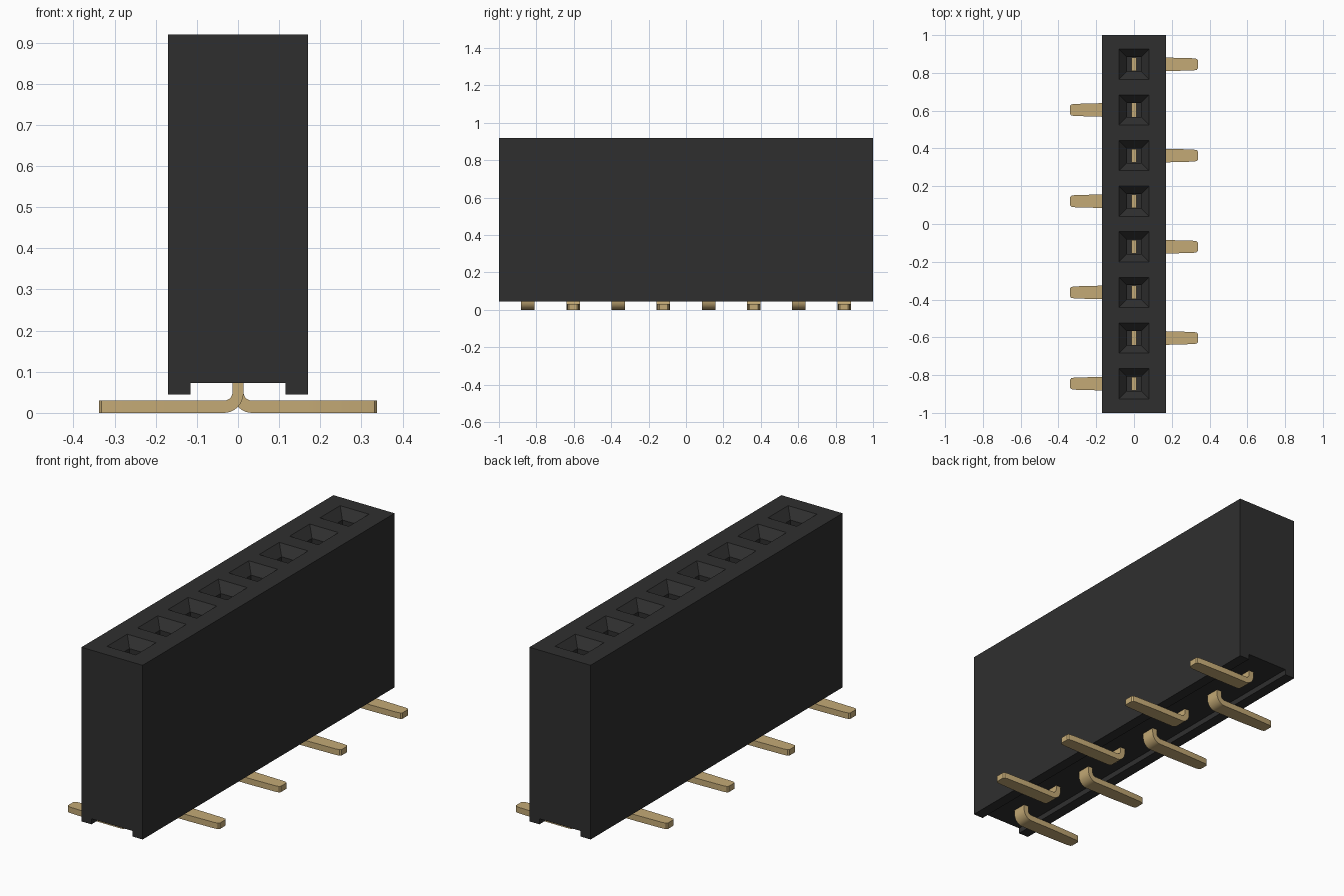
import bpy, bmesh, math

if "Cube" in bpy.data.objects:
    bpy.data.objects.remove(bpy.data.objects["Cube"], do_unlink=True)


def material(name, rgb, rough):
    m = bpy.data.materials.new(name)
    m.use_nodes = True
    m.diffuse_color = (*rgb, 1)
    shader = m.node_tree.nodes["Principled BSDF"]
    shader.inputs["Base Color"].default_value = (*rgb, 1)
    shader.inputs["Roughness"].default_value = rough
    return m


def finish(name, bm, mat):
    bmesh.ops.remove_doubles(bm, verts=bm.verts, dist=1e-5)
    bmesh.ops.recalc_face_normals(bm, faces=bm.faces)
    mesh = bpy.data.meshes.new(name)
    bm.to_mesh(mesh)
    bm.free()
    mesh.materials.append(mat)
    ob = bpy.data.objects.new(name, mesh)
    bpy.context.collection.objects.link(ob)
    return ob


def bridge(bm, a, b, closed=True):
    n = len(a)
    for i in range(n if closed else n - 1):
        j = (i + 1) % n
        bm.faces.new((a[i], a[j], b[j], b[i]))


black = material("black plastic", (0.028, 0.028, 0.028), 0.6)
gold = material("gold metal", (0.55, 0.40, 0.18), 0.45)

COUNT, PITCH = 8, 0.2415
HALF_X, TOP, BASE = 0.17, 0.92, 0.045
FLOOR = 0.35
centres = [(i - (COUNT - 1) / 2) * PITCH for i in range(COUNT)]
seams = [-1] + [y + PITCH / 2 for y in centres[:-1]] + [1]

# Housing: channelled section swept along y, one socket per cell
bm = bmesh.new()
half = [(HALF_X, TOP), (HALF_X, BASE), (0.115, BASE), (0.115, 0.073)]
section = half + [(-x, z) for x, z in reversed(half)]


def section_ring(y):
    return [bm.verts.new((x, y, z)) for x, z in section]


def rectangle(hx, y0, y1, z):
    corners = ((-hx, y0), (hx, y0), (hx, y1), (-hx, y1))
    return [bm.verts.new((x, y, z)) for x, y in corners]


for y, y0, y1 in zip(centres, seams, seams[1:]):
    bridge(bm, section_ring(y0), section_ring(y1), closed=False)
    loops = [rectangle(HALF_X, y0, y1, TOP)]
    for h, z in ((0.08, TOP), (0.038, TOP - 0.045), (0.038, FLOOR)):
        loops.append(rectangle(h, y - h, y + h, z))
    for a, b in zip(loops, loops[1:]):
        bridge(bm, a, b)
    bm.faces.new(loops[-1])
for y in (-1, 1):
    bm.faces.new(section_ring(y))
finish("housing", bm, black)


# Contact: upright blade, rounded bend and tapered foot
def contact(name, y, side):
    bm = bmesh.new()
    t, r_in = 0.0135, 0.02
    cx, cz, r_out = t + r_in, 0.05, r_in + 2 * t
    # each station: outer point, inner point, half width
    stations = [((-t, FLOOR + 0.02), (t, FLOOR + 0.02), 0.036)]
    for k in range(9):
        a = math.pi / 2 * k / 8
        c, s = math.cos(a), math.sin(a)
        stations.append(((cx - r_out * c, cz - cz * s),
                         (cx - r_in * c, cz - r_in * s), 0.036))
    for x, w in ((0.17, 0.036), (0.315, 0.032), (0.332, 0.029), (0.338, 0.022)):
        stations.append(((x, 0), (x, 0.03), w))
    rings = []
    for p, q, w in stations:
        pts = ((p, -w), (p, w), (q, w), (q, -w))
        rings.append([bm.verts.new((side * v[0], y + dy, v[1])) for v, dy in pts])
    for a, b in zip(rings, rings[1:]):
        bridge(bm, a, b)
    bm.faces.new(rings[0])
    bm.faces.new(rings[-1])
    ob = finish(name, bm, gold)
    bpy.ops.object.select_all(action="DESELECT")
    ob.select_set(True)
    bpy.context.view_layer.objects.active = ob
    bpy.ops.object.shade_smooth_by_angle(angle=math.radians(25))


# Feet alternate left and right along the row
for i, y in enumerate(centres):
    contact(f"contact_{i + 1}", y, 1 if i % 2 else -1)
